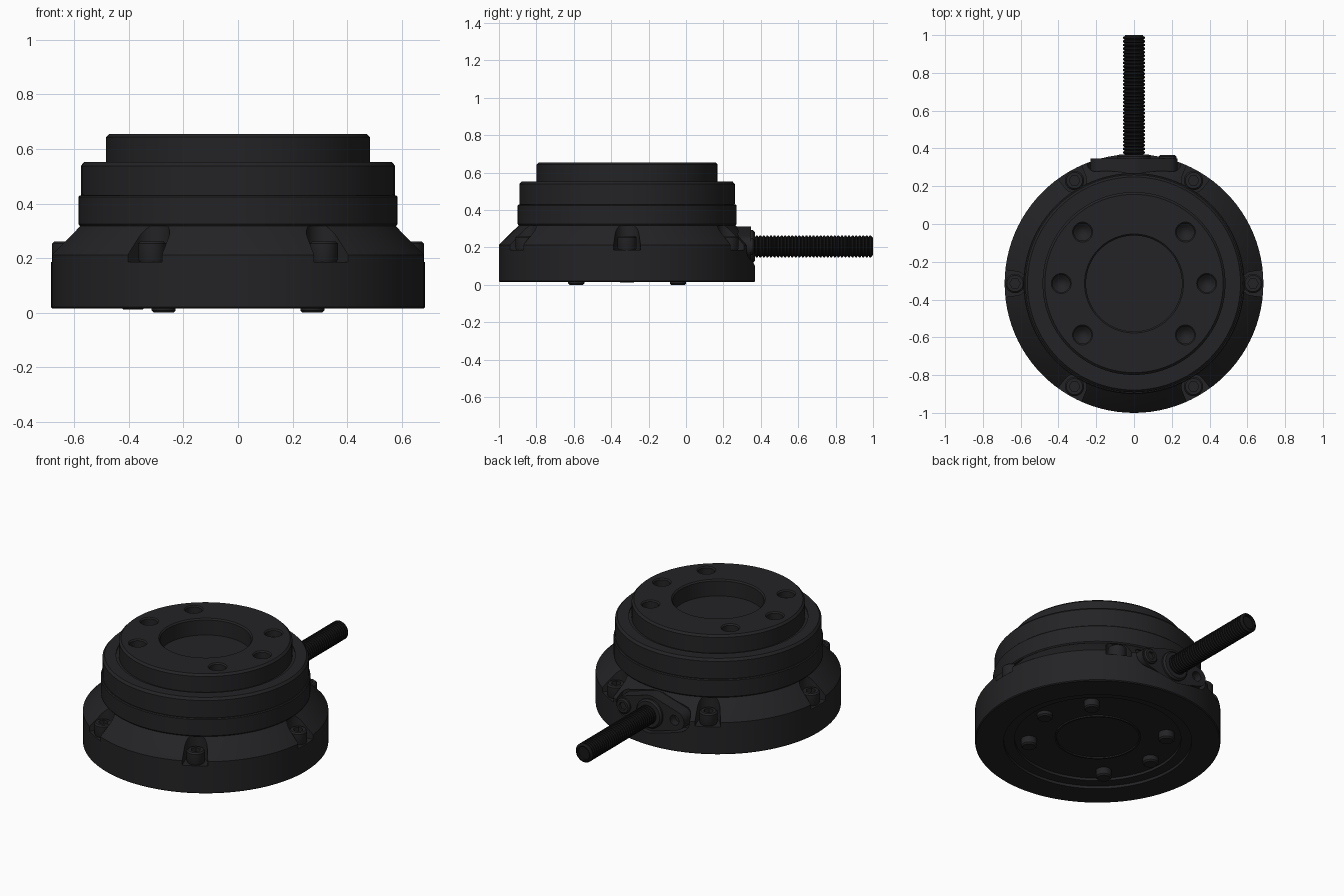
import bpy, bmesh, math
from mathutils import Matrix, Vector

if "Cube" in bpy.data.objects:
    bpy.data.objects.remove(bpy.data.objects["Cube"])

CY = -0.315                                   # y of the main axis
AXIS = Matrix.Translation((0, CY, 0))
CABLE = Matrix.Translation((0, 0, 0.205)) @ Matrix.Rotation(-math.pi / 2, 4, 'X')
SIX = [0, 45, 135, 180, 225, 315]             # mounting hole angles


def material(name, c):
    m = bpy.data.materials.new(name)
    m.diffuse_color = (*c, 1)
    m.use_nodes = True
    m.node_tree.nodes["Principled BSDF"].inputs["Base Color"].default_value = m.diffuse_color
    return m


BLACK = material("black_metal", (0.017, 0.017, 0.019))
RUBBER = material("black_rubber", (0.008, 0.008, 0.008))


def finish(name, bm, mat, material=BLACK):
    bmesh.ops.recalc_face_normals(bm, faces=bm.faces)
    me = bpy.data.meshes.new(name)
    bm.to_mesh(me)
    bm.free()
    me.transform(mat)
    me.materials.append(material)
    ob = bpy.data.objects.new(name, me)
    bpy.context.collection.objects.link(ob)
    return ob


def lathe(name, profile, mat=AXIS, segs=96, material=BLACK):
    """Revolve (radius, height) points about local z."""
    bm = bmesh.new()
    vs = [bm.verts.new((r, 0, z)) for r, z in profile]
    es = [bm.edges.new(p) for p in zip(vs, vs[1:])]
    bmesh.ops.spin(bm, geom=vs + es, axis=(0, 0, 1), cent=(0, 0, 0),
                   angle=2 * math.pi, steps=segs, use_duplicate=False)
    bmesh.ops.remove_doubles(bm, verts=bm.verts, dist=1e-5)
    return finish(name, bm, mat, material)


def hull_prism(name, circles, z0, z1, mat):
    """Prism whose outline wraps the circles (x, y, radius)."""
    bm = bmesh.new()
    for x, y, r in circles:
        for i in range(40):
            a = math.tau * i / 40
            for z in (z0, z1):
                bm.verts.new((x + r * math.cos(a), y + r * math.sin(a), z))
    res = bmesh.ops.convex_hull(bm, input=bm.verts)
    inner = {g for g in res["geom_interior"] + res["geom_unused"]
             if isinstance(g, bmesh.types.BMVert)}
    bmesh.ops.delete(bm, geom=list(inner), context='VERTS')
    bmesh.ops.dissolve_limit(bm, angle_limit=0.01, verts=bm.verts, edges=bm.edges)
    return finish(name, bm, mat)


def activate(ob):
    bpy.ops.object.select_all(action='DESELECT')
    ob.select_set(True)
    bpy.context.view_layer.objects.active = ob


def cut(ob, cutters):
    activate(ob)
    for c in cutters:
        mod = ob.modifiers.new("cut", 'BOOLEAN')
        mod.operation, mod.solver, mod.object = 'DIFFERENCE', 'EXACT', c
        bpy.ops.object.modifier_apply(modifier=mod.name)
        bpy.data.objects.remove(c)


def polar(r, deg, z=0):
    a = math.radians(deg)
    return Matrix.Translation((r * math.cos(a), CY + r * math.sin(a), z)) @ Matrix.Rotation(a, 4, 'Z')


def cap_screw(name, mat, r, h):
    """Socket head screw, seat at local z = 0."""
    ob = lathe(name, [(0, 0), (r * .9, 0), (r, h * .15), (r, h - .008),
                      (r - .008, h), (0, h)], mat, 32)
    cut(ob, [lathe("socket_cutter", [(0, h * .5), (r * .55, h * .5), (r * .55, h + .1), (0, h + .1)], mat, 6)])
    return ob


# Base housing with sloped shoulder and recessed underside
base = lathe("base_housing", [
    (0, .048), (.23, .048), (.23, .04), (.24, .04), (.24, .048), (.465, .048),
    (.465, .032), (.525, .032), (.525, .015), (.68, .015), (.685, .02),
    (.685, .212), (.68, .219), (.575, .322), (0, .322)])
pockets = [hull_prism("pocket_cutter", [(0, 0, .064), (.15, 0, .085)], .185, .3215, polar(.63, 60 * i))
           for i in range(6)]
seat = hull_prism("seat_cutter", [(0, 0, .112), (-.18, 0, .07), (.18, 0, .07)], .27, .6, CABLE)
cut(base, pockets + [seat])

# Stacked rings above the base
lathe("lower_ring", [(.55, .318), (.58, .318), (.585, .325), (.585, .424), (.58, .429), (.555, .429)])
lathe("upper_ring", [(.555, .426), (.572, .426), (.576, .432), (.576, .538), (.564, .552),
                     (.5, .552), (.5, .546), (.48, .546)])

# Top plate with central well and six blind holes
top = lathe("top_plate", [(0, .52), (.484, .52), (.484, .643), (.472, .655), (.262, .655),
                          (.254, .647), (.254, .555), (0, .555)])
cut(top, [lathe("hole_cutter", [(0, .575), (.03, .595), (.046, .61), (.046, .648), (.06, .662), (0, .662)],
                polar(.385, a), 32) for a in SIX])

# Screws in the shoulder pockets
for i in range(6):
    cap_screw(f"shoulder_screw_{i + 1}", polar(.63, 60 * i, .184), .051, .077)

# Studs on the underside
for a, low in zip(SIX, (.02, 0, 0, .012, 0, 0)):
    lathe(f"bottom_stud_{a}", [(0, low), (.036, low), (.044, low + .008), (.044, .05)],
          polar(.385, a), 32)

# Cable flange with one open hole and one screw
flange = hull_prism("cable_flange", [(0, 0, .107), (-.172, 0, .058), (.172, 0, .058)], .265, .348, CABLE)
cut(flange, [lathe("flange_hole_cutter", [(0, .3), (.03, .3), (.03, .4), (0, .4)],
                   CABLE @ Matrix.Translation((-.165, 0, 0)), 32)])
cap_screw("flange_screw", CABLE @ Matrix.Translation((.178, 0, .335)), .046, .03)
lathe("cable_collar", [(.088, .34), (.088, .358), (.078, .368), (.05, .368)], CABLE, 48)

# Ribbed cable
ribs, y0, y1 = 34, .35, .995
step = (y1 - y0) / ribs
path = []
for i in range(ribs):
    y = y0 + i * step
    path += [(.05, y), (.058, y + step * .3), (.058, y + step * .7), (.05, y + step)][: 4 if i == ribs - 1 else 3]
path += [(.046, 1.0), (.04, 1.0), (.04, .985), (0, .985)]
lathe("cable", path, CABLE, 32, RUBBER)

# Smooth curved faces, keep machined edges crisp
for ob in list(bpy.data.objects):
    activate(ob)
    bpy.ops.object.shade_smooth_by_angle(angle=math.radians(30))
